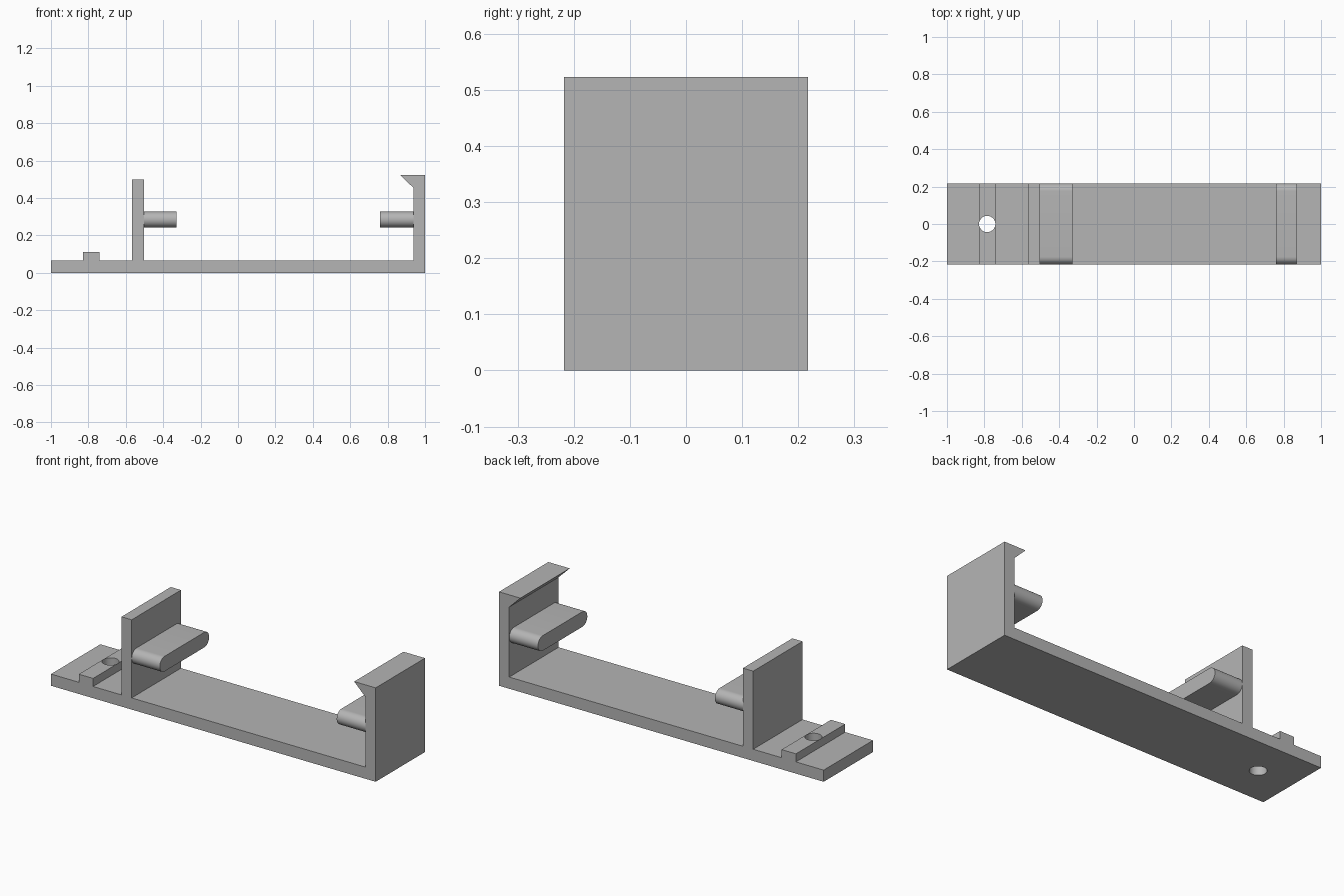
import bpy
import bmesh
from math import cos, sin, pi, radians
from mathutils import Vector

default_cube = bpy.data.objects.get("Cube")
if default_cube:
    bpy.data.objects.remove(default_cube, do_unlink=True)

DEPTH = 0.434
BASE = 0.065
HALF = DEPTH / 2
PEG_R = 0.042
PEG_Z = 0.285
HOLE_X = -0.785

grey = bpy.data.materials.new("plain grey")
grey.use_nodes = True
grey.diffuse_color = (0.46, 0.46, 0.46, 1)
grey.node_tree.nodes["Principled BSDF"].inputs["Base Color"].default_value = grey.diffuse_color


def extrude_profile(name, points, direction):
    """Fill a closed outline and sweep it into a solid."""
    bm = bmesh.new()
    face = bm.faces.new([bm.verts.new(p) for p in points])
    swept = bmesh.ops.extrude_face_region(bm, geom=[face])["geom"]
    verts = [v for v in swept if isinstance(v, bmesh.types.BMVert)]
    bmesh.ops.translate(bm, verts=verts, vec=Vector(direction))
    bmesh.ops.recalc_face_normals(bm, faces=bm.faces)
    mesh = bpy.data.meshes.new(name)
    bm.to_mesh(mesh)
    bm.free()
    mesh.materials.append(grey)
    obj = bpy.data.objects.new(name, mesh)
    bpy.context.collection.objects.link(obj)
    return obj


def activate(obj):
    bpy.ops.object.select_all(action="DESELECT")
    obj.select_set(True)
    bpy.context.view_layer.objects.active = obj


def smooth(obj):
    activate(obj)
    bpy.ops.object.shade_smooth_by_angle(angle=radians(30))


# Bracket body: base, ridge, inner wall and hooked end wall in one profile
outline = [
    (-1, 0), (1, 0), (1, 0.523), (0.868, 0.523), (0.937, 0.455),
    (0.937, BASE), (-0.503, BASE), (-0.503, 0.5), (-0.566, 0.5),
    (-0.566, BASE), (HOLE_X + 0.044, BASE), (HOLE_X + 0.044, 0.11),
    (HOLE_X - 0.044, 0.11), (HOLE_X - 0.044, BASE), (-1, BASE),
]
body = extrude_profile("bracket_body", [(x, -HALF, z) for x, z in outline], (0, DEPTH, 0))

# Screw hole through the ridge and base
circle = [(HOLE_X + 0.0435 * cos(2 * pi * i / 48), 0.0435 * sin(2 * pi * i / 48), -0.1)
          for i in range(48)]
cutter = extrude_profile("hole_cutter", circle, (0, 0, 0.4))
cutter.hide_render = True
cut = body.modifiers.new("screw_hole", "BOOLEAN")
cut.operation = "DIFFERENCE"
cut.solver = "EXACT"
cut.object = cutter
activate(body)
bpy.ops.object.modifier_apply(modifier=cut.name)
bpy.data.objects.remove(cutter, do_unlink=True)
smooth(body)


# Round-ended support pegs facing each other
def peg(name, x_start, x_end):
    points = []
    for side, start in ((1, -pi / 2), (-1, pi / 2)):
        for i in range(25):
            a = start + pi * i / 24
            points.append((x_start, side * (HALF - PEG_R) + PEG_R * cos(a),
                           PEG_Z + PEG_R * sin(a)))
    smooth(extrude_profile(name, points, (x_end - x_start, 0, 0)))


peg("right_peg", -0.506, -0.33)
peg("left_peg", 0.94, 0.76)
